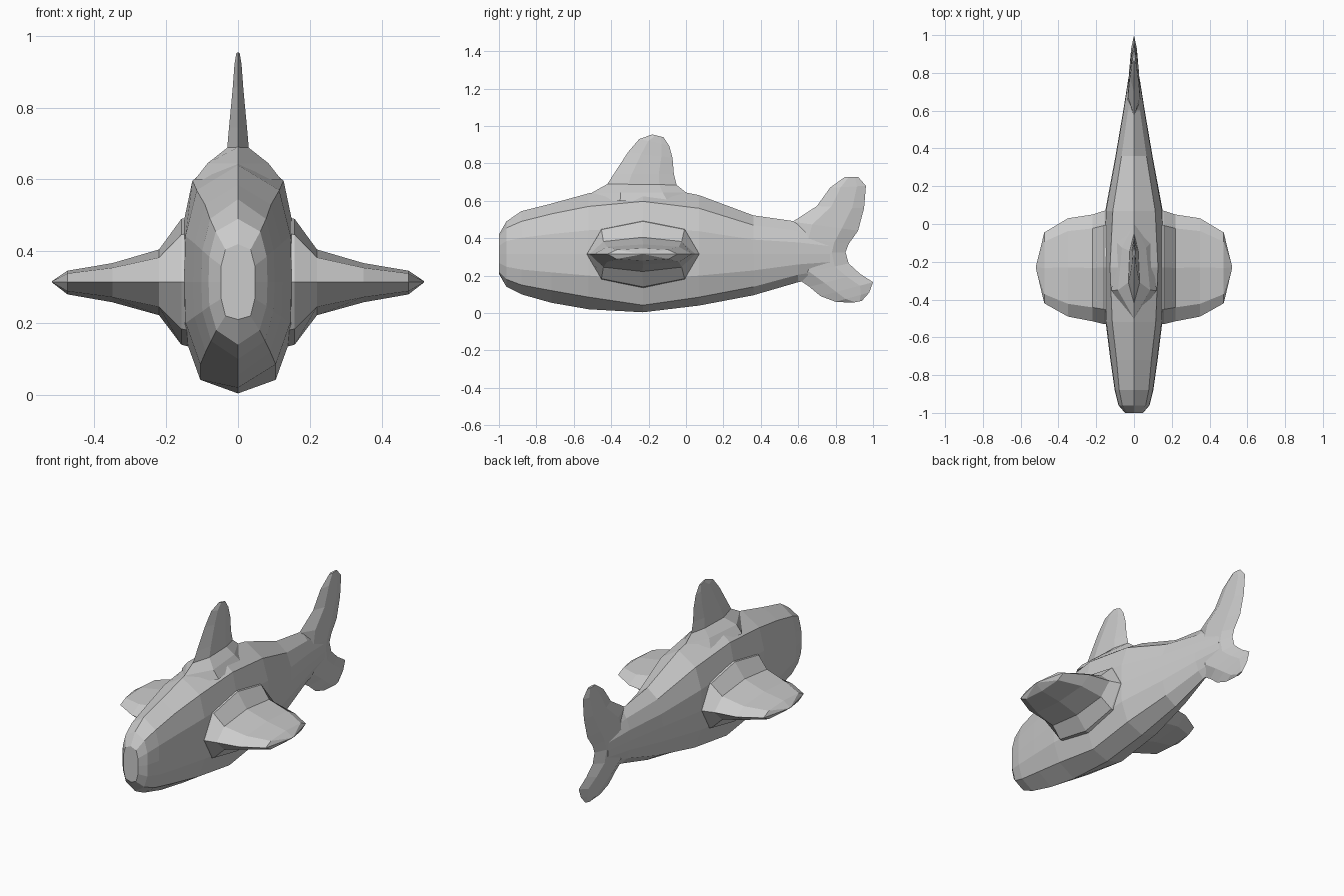
import bpy
import bmesh
from mathutils import Vector


def loft(name, rings):
    """Skin equal-length closed rings and cap both ends, flat shaded."""
    bm = bmesh.new()
    loops = [[bm.verts.new(p) for p in ring] for ring in rings]
    n = len(loops[0])
    for a, b in zip(loops, loops[1:]):
        for i in range(n):
            j = (i + 1) % n
            bm.faces.new((a[i], a[j], b[j], b[i]))
    bm.faces.new(loops[0])
    bm.faces.new(loops[-1])
    bmesh.ops.remove_doubles(bm, verts=bm.verts, dist=0.0005)
    bmesh.ops.recalc_face_normals(bm, faces=bm.faces)
    me = bpy.data.meshes.new(name)
    bm.to_mesh(me)
    bm.free()
    ob = bpy.data.objects.new(name, me)
    bpy.context.collection.objects.link(ob)
    return ob


# Body: y, top z, upper crease (x, z), side x, lower crease (x, z), bottom z
MID = 0.315
body_rows = [
    (-1.00, 0.42, 0.035, 0.405, 0.048, 0.035, 0.22, 0.21),
    (-0.96, 0.49, 0.062, 0.455, 0.082, 0.060, 0.18, 0.14),
    (-0.88, 0.545, 0.078, 0.49, 0.102, 0.075, 0.15, 0.10),
    (-0.72, 0.585, 0.092, 0.53, 0.125, 0.090, 0.12, 0.055),
    (-0.52, 0.64, 0.115, 0.57, 0.150, 0.105, 0.085, 0.02),
    (-0.23, 0.69, 0.127, 0.597, 0.160, 0.105, 0.042, 0.004),
    (0.07, 0.63, 0.112, 0.56, 0.152, 0.105, 0.085, 0.04),
    (0.36, 0.522, 0.066, 0.47, 0.098, 0.070, 0.14, 0.095),
    (0.60, 0.488, 0.032, 0.44, 0.057, 0.035, 0.205, 0.165),
    (0.77, 0.43, 0.010, 0.40, 0.030, 0.010, 0.23, 0.20),
]
rings = []
for y, zt, xu, zu, w, xl, zl, zb in body_rows:
    half = [(xu, zu), (0.9 * w + 0.1 * xu, (MID + zu) / 2), (w, MID),
            (0.9 * w + 0.1 * xl, (MID + zl) / 2), (xl, zl)]
    section = [(0, zt)] + half + [(0, zb)] + [(-x, z) for x, z in reversed(half)]
    rings.append([(x, y, z) for x, z in section])
loft("body", rings)

# Side fins: x, front y, back y, top z, bottom z
fin_rows = [
    (0.12, -0.53, 0.075, 0.50, 0.13),
    (0.158, -0.53, 0.07, 0.49, 0.14),
    (0.22, -0.515, 0.05, 0.405, 0.222),
    (0.35, -0.49, 0.03, 0.367, 0.258),
    (0.475, -0.42, -0.045, 0.346, 0.28),
    (0.518, -0.24, -0.22, 0.317, 0.313),
]
for side, label in ((1, "right"), (-1, "left")):
    rings = []
    for x, yf, yb, zt, zb in fin_rows:
        c, d = (yf + yb) / 2, (yb - yf) / 2
        up, dn = MID + (zt - MID) * 0.75, MID + (zb - MID) * 0.75
        pts = [(yf, MID), (c - 0.74 * d, up), (c, zt), (c + 0.74 * d, up),
               (yb, MID), (c + 0.74 * d, dn), (c, zb), (c - 0.74 * d, dn)]
        rings.append([(side * x, y, z) for y, z in pts])
    loft(label + "_fin", rings)


def blade(name, rows):
    """Thin fin: rows of leading edge (y, z), trailing edge (y, z), half thickness."""
    rings = []
    for yf, zf, yb, zb, t in rows:
        a, b = Vector((0, yf, zf)), Vector((0, yb, zb))
        ring = []
        for f, k in ((0, 0), (0.3, 1), (0.75, 0.75), (1, 0), (0.75, -0.75), (0.3, -1)):
            p = a.lerp(b, f)
            p.x = k * t
            ring.append(p)
        rings.append(ring)
    return loft(name, rings)


# Dorsal fin, widening into the back
blade("dorsal_fin", [
    (-0.52, 0.60, 0.04, 0.60, 0.120),
    (-0.50, 0.645, -0.00, 0.645, 0.085),
    (-0.42, 0.69, -0.05, 0.685, 0.030),
    (-0.385, 0.745, -0.065, 0.745, 0.025),
    (-0.31, 0.86, -0.072, 0.83, 0.015),
    (-0.25, 0.93, -0.09, 0.895, 0.010),
    (-0.18, 0.955, -0.12, 0.94, 0.005),
])

# Tail fluke, one upright blade from upper tip to lower tip
blade("tail_fin", [
    (0.85, 0.728, 0.92, 0.728, 0.007),
    (0.77, 0.67, 0.962, 0.68, 0.014),
    (0.70, 0.572, 0.952, 0.56, 0.022),
    (0.57, 0.488, 0.92, 0.44, 0.032),
    (0.56, 0.40, 0.87, 0.37, 0.036),
    (0.56, 0.315, 0.853, 0.325, 0.037),
    (0.57, 0.20, 0.87, 0.265, 0.034),
    (0.66, 0.14, 0.93, 0.21, 0.028),
    (0.72, 0.09, 1.00, 0.165, 0.020),
    (0.80, 0.06, 0.98, 0.11, 0.013),
    (0.89, 0.055, 0.94, 0.065, 0.006),
])
